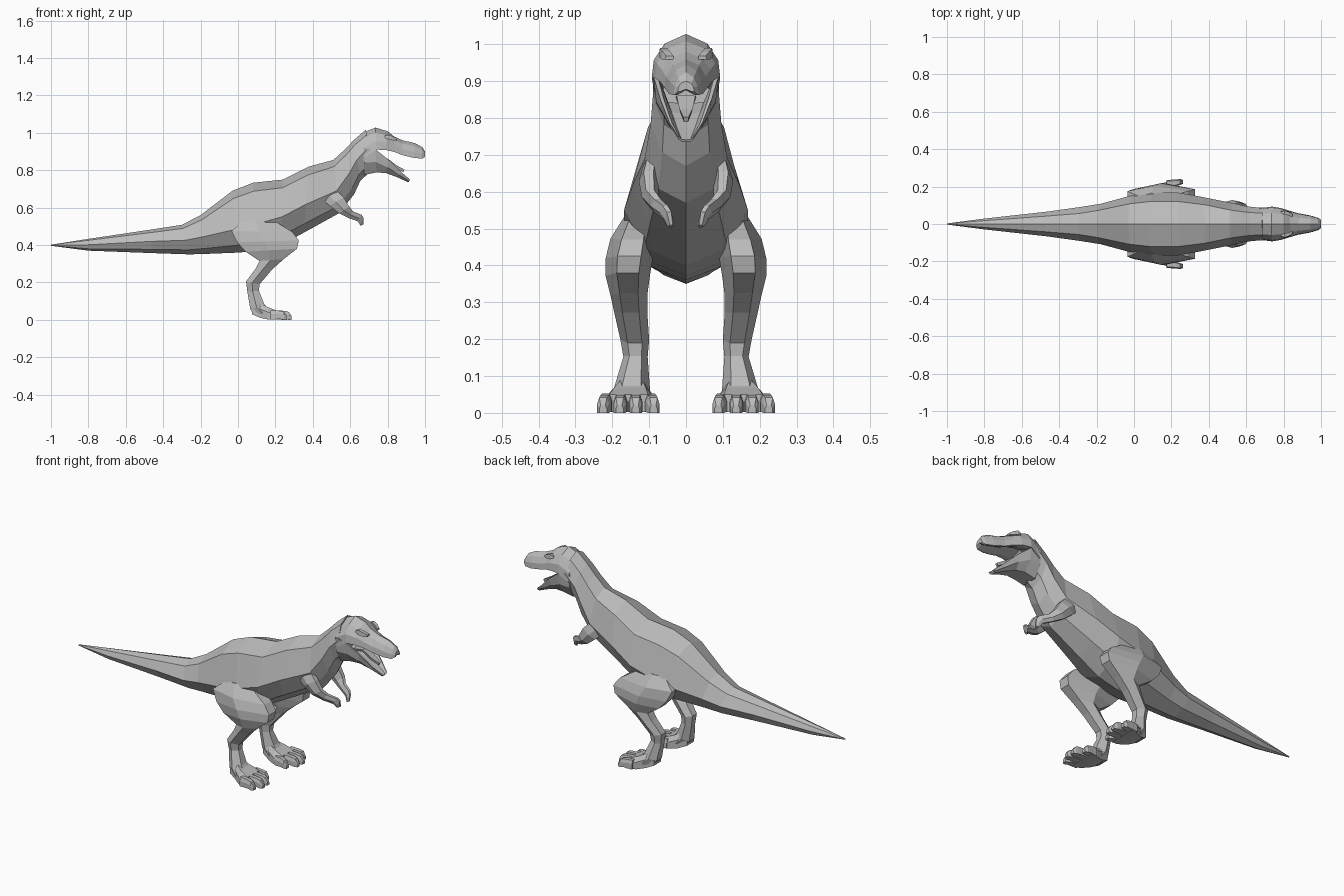
import bpy, bmesh
from mathutils import Vector

grey = bpy.data.materials.new("stone_grey")
grey.diffuse_color = (0.50, 0.50, 0.50, 1)


def loft(name, rings):
    """Skin a list of equal-length point rings and cap both ends."""
    bm = bmesh.new()
    loops = [[bm.verts.new(p) for p in ring] for ring in rings]
    n = len(loops[0])
    for a, b in zip(loops, loops[1:]):
        for i in range(n):
            j = (i + 1) % n
            bm.faces.new((a[i], a[j], b[j], b[i]))
    bm.faces.new(loops[0])
    bm.faces.new(loops[-1])
    bmesh.ops.recalc_face_normals(bm, faces=bm.faces)
    mesh = bpy.data.meshes.new(name)
    bm.to_mesh(mesh)
    bm.free()
    mesh.materials.append(grey)
    ob = bpy.data.objects.new(name, mesh)
    bpy.context.collection.objects.link(ob)
    return ob


def pair(name, rings):
    """Build a part on the +y side and its mirror on the -y side."""
    loft(name + "_left", rings)
    loft(name + "_right", [[(x, -y, z) for x, y, z in r] for r in rings])


def ring_from(top, bottom, half):
    """Closed symmetric ring; half holds (fraction down, y) from top to bottom."""
    t, b = Vector((top[0], 0, top[1])), Vector((bottom[0], 0, bottom[1]))
    pts = [t.lerp(b, f) + Vector((0, y, 0)) for f, y in half]
    return pts + [Vector((p.x, -p.y, p.z)) for p in pts[-2:0:-1]]


# Tail, trunk and neck: top x z, bottom x z, back width, side width, side height fraction
BODY = [
    (-1.00, .402, -1.00, .396, .002, .003, .5),
    (-.80, .433, -.80, .370, .018, .029, .5),
    (-.47, .482, -.46, .357, .042, .066, .5),
    (-.30, .508, -.26, .350, .056, .092, .52),
    (-.20, .560, -.16, .353, .072, .108, .55),
    (-.03, .690, .01, .360, .108, .155, .62),
    (.08, .733, .11, .372, .120, .168, .61),
    (.24, .750, .23, .400, .120, .168, .57),
    (.38, .820, .35, .465, .103, .145, .57),
    (.51, .855, .54, .570, .075, .112, .58),
    (.57, .910, .62, .670, .066, .096, .52),
    (.62, .962, .655, .745, .061, .090, .48),
    (.685, 1.018, .70, .785, .058, .088, .45),
]
loft("body", [ring_from((a, b), (c, d), [
    (0, 0), (.125, ys), (f, yw), (f + (1 - f) * .68, yw * .67), (1, 0)])
    for a, b, c, d, ys, yw, f in BODY])

# Upper head with an arched palate
HEAD = [
    (.665, 1.000, .68, .870, .056, .086),
    (.735, 1.028, .74, .910, .058, .093),
    (.80, 1.008, .79, .908, .056, .084),
    (.835, .980, .835, .898, .044, .070),
    (.88, .960, .875, .882, .036, .058),
    (.945, .945, .94, .866, .029, .046),
    (.985, .924, .985, .862, .021, .033),
    (1.00, .900, 1.00, .872, .015, .022),
]
loft("upper_head", [ring_from((a, b), (c, d), [
    (0, 0), (.22, ys), (.6, yw * .94), (1, yw), (1.0, yw * .72), (.78, 0)])
    for a, b, c, d, ys, yw in HEAD])

# Lower jaw with a hollow between the rims
JAW = [
    (.67, .920, .675, .775, .088),
    (.735, .912, .74, .788, .088),
    (.81, .852, .79, .785, .070),
    (.875, .788, .85, .763, .045),
    (.92, .750, .912, .735, .021),
]
loft("lower_jaw", [ring_from((a, b), (c, d), [
    (.6, 0), (.55, w * .55), (.02, w * .86), (0, w), (.55, w * .92), (1, w * .5), (1, 0)])
    for a, b, c, d, w in JAW])

# Tongue
TONGUE = [(.74, .855, .028), (.80, .862, .026), (.85, .825, .018), (.89, .803, .007)]
loft("tongue", [[(x, -w, z), (x, w, z), (x - .006, w * .8, z - .014), (x - .006, -w * .8, z - .014)]
                for x, z, w in TONGUE])

# Brow and eye bumps
pair("brow", [[(x, y - .012, z + h), (x, y + .008, z + h), (x, y + .010, z - h), (x, y - .012, z - h)]
              for x, y, z, h in [(.785, .058, .978, .006), (.805, .063, .978, .012),
                                 (.830, .056, .970, .011), (.848, .046, .964, .005)]])


def limb_ring(xb, zb, xf, zf, yi, yo):
    """Six-sided limb section between a back and a front point."""
    b, f, m = Vector((xb, 0, zb)), Vector((xf, 0, zf)), (yi + yo) / 2
    w = (yo - yi) / 4
    spots = [(0, m - w), (0, m + w), (.45, yo), (1, m + w), (1, m - w), (.45, yi)]
    return [tuple(b.lerp(f, t) + Vector((0, y, 0))) for t, y in spots]


# Thigh, shank and ankle: back x z, front x z, inner y, outer y
LEG = [
    (.03, .530, .17, .545, .090, .165),
    (-.035, .475, .29, .470, .085, .205),
    (-.005, .415, .325, .425, .090, .218),
    (.04, .365, .315, .380, .098, .218),
    (.115, .315, .245, .325, .105, .205),
    (.095, .275, .185, .272, .105, .195),
    (.043, .205, .115, .190, .100, .178),
    (.050, .150, .112, .155, .104, .170),
    (.066, .055, .140, .085, .098, .195),
    (.095, .020, .170, .050, .095, .205),
]
pair("leg", [limb_ring(*s) for s in LEG])


def slab(x, y0, y1, z0, z1):
    """Bevel-topped section across the foot."""
    i = (y1 - y0) * .18
    return [(x, y0, z0), (x, y1, z0), (x, y1, z0 + (z1 - z0) * .6),
            (x, y1 - i, z1), (x, y0 + i, z1), (x, y0, z0 + (z1 - z0) * .6)]


# Foot pad
pair("foot", [slab(*s) for s in [(.075, .115, .180, .030, .075), (.12, .100, .195, .010, .088),
                                 (.16, .085, .220, .002, .068), (.205, .074, .238, .002, .050)]])

# Four toes, fanned out and tapering to blunt claws
for k, (y, tip, length) in enumerate([(.096, .088, .250), (.137, .136, .285),
                                      (.177, .180, .287), (.216, .225, .262)]):
    mid = (y + tip) / 2
    pair(f"toe_{k + 1}", [
        slab(.175, y - .019, y + .019, .002, .052),
        slab(length - .035, mid - .018, mid + .018, .004, .048),
        slab(length - .015, tip - .016, tip + .016, 0, .042),
        slab(length, tip - .010, tip + .010, 0, .020)])

# Arms: back x z, front x z, inner y, outer y
ARM = [
    (.455, .640, .530, .690, .070, .118),
    (.490, .610, .565, .655, .075, .128),
    (.540, .570, .595, .605, .075, .120),
    (.595, .543, .615, .580, .060, .095),
    (.640, .527, .660, .562, .042, .070),
    (.652, .508, .672, .545, .034, .058),
    (.655, .503, .670, .510, .032, .048),
]
pair("arm", [limb_ring(*s) for s in ARM])
